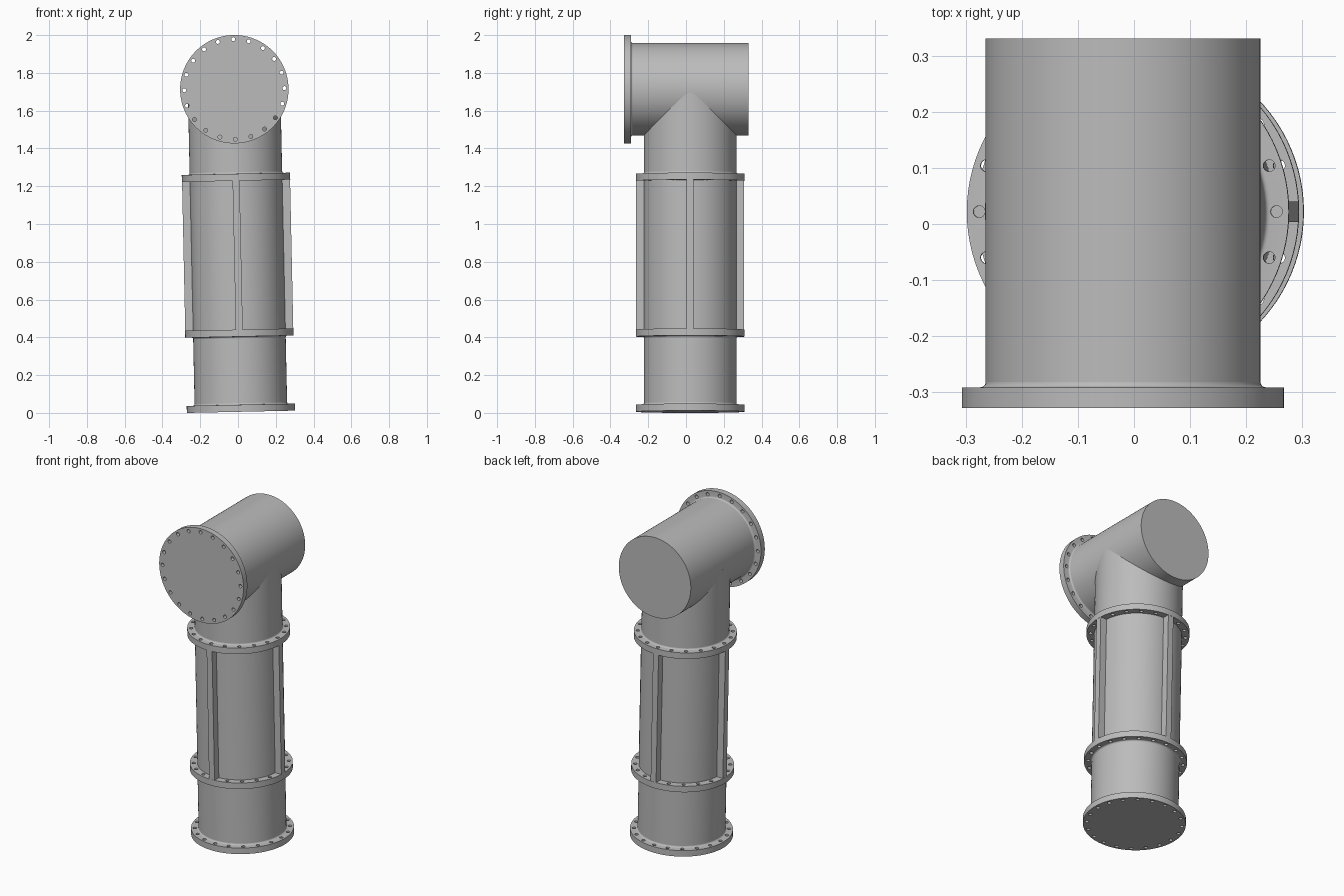
import bpy, bmesh, math
from mathutils import Matrix, Vector

cube = bpy.data.objects.get("Cube")
if cube:
    bpy.data.objects.remove(cube, do_unlink=True)

# Material
steel = bpy.data.materials.new("plain_grey")
steel.use_nodes = True
GREY = (0.5, 0.5, 0.5, 1)
steel.diffuse_color = GREY
steel.node_tree.nodes["Principled BSDF"].inputs["Base Color"].default_value = GREY

# Shared sizes
PIPE_R, FLANGE_R, THICK = 0.245, 0.287, 0.037
BOLT_R, HOLE_R, BOLTS = 0.265, 0.0105, 20
FILLET, SEGMENTS = 0.009, 96

# Frames: the riser leans slightly, the head pipe runs front to back
lean = Matrix.Rotation(math.radians(-1.23), 4, 'Y')
RISER = Matrix.Translation((0.016, 0.022, 0.006)) @ lean
HEAD = Matrix.Translation((-0.0195, -0.328, 1.7135)) @ lean @ Matrix.Rotation(-math.pi / 2, 4, 'X')


def make_object(name, bm, frame):
    bmesh.ops.recalc_face_normals(bm, faces=bm.faces[:])
    mesh = bpy.data.meshes.new(name)
    bm.to_mesh(mesh)
    bm.free()
    mesh.materials.append(steel)
    ob = bpy.data.objects.new(name, mesh)
    ob.matrix_world = frame
    bpy.context.collection.objects.link(ob)
    return ob


def activate(ob):
    bpy.ops.object.select_all(action='DESELECT')
    ob.select_set(True)
    bpy.context.view_layer.objects.active = ob


def lathe(name, profile, frame):
    """Closed solid from (radius, height) points that start and end on the axis."""
    bm = bmesh.new()
    verts = [bm.verts.new((r, 0, z)) for r, z in profile]
    edges = [bm.edges.new(pair) for pair in zip(verts, verts[1:])]
    bmesh.ops.spin(bm, geom=verts + edges, axis=(0, 0, 1), cent=(0, 0, 0),
                   angle=2 * math.pi, steps=SEGMENTS, use_merge=True)
    bmesh.ops.remove_doubles(bm, verts=bm.verts[:], dist=1e-5)
    return make_object(name, bm, frame)


def pipe(name, start, end, frame):
    ob = lathe(name, [(0, start), (PIPE_R, start), (PIPE_R, end), (0, end)], frame)
    activate(ob)
    bpy.ops.object.shade_smooth_by_angle(angle=math.radians(30))


def flange(name, height, frame, side=1):
    """Drilled disc with a small concave fillet on one side (+1 above, -1 below)."""
    near, far = (height, height + THICK) if side > 0 else (height + THICK, height)
    profile = [(0, near), (FLANGE_R, near), (FLANGE_R, far)]
    for i in range(5):
        a = math.pi / 2 * i / 4
        profile.append((PIPE_R + FILLET * (1 - math.sin(a)),
                        far + side * FILLET * (1 - math.cos(a))))
    profile.append((0, far + side * FILLET))
    ob = lathe(name, profile, frame)

    # Bolt holes
    bm = bmesh.new()
    for i in range(BOLTS):
        a = 2 * math.pi * i / BOLTS
        place = Matrix.Translation((BOLT_R * math.cos(a), BOLT_R * math.sin(a), height + THICK / 2))
        bmesh.ops.create_cone(bm, cap_ends=True, segments=16, radius1=HOLE_R,
                              radius2=HOLE_R, depth=THICK * 2, matrix=place)
    cutter = make_object("hole_cutter", bm, frame)
    cutter.hide_render = True
    cut = ob.modifiers.new("holes", 'BOOLEAN')
    cut.operation, cut.solver, cut.object = 'DIFFERENCE', 'EXACT', cutter
    activate(ob)
    bpy.ops.object.modifier_apply(modifier=cut.name)
    bpy.data.objects.remove(cutter, do_unlink=True)
    activate(ob)
    bpy.ops.object.shade_smooth_by_angle(angle=math.radians(30))


# Riser pipe with its three flanges
LOWER, UPPER, TOP = 0.398, 1.223, 1.7075
pipe("riser_pipe", THICK / 2, TOP, RISER)
flange("base_flange", 0, RISER)
flange("lower_flange", LOWER, RISER, side=-1)
flange("upper_flange", UPPER, RISER)

# Four ribs between the lower and upper flanges
bottom, top = LOWER + THICK, UPPER
inner, outer = PIPE_R - 0.015, FLANGE_R - 0.001
for i, side in enumerate(("left", "back", "right", "front")):
    bm = bmesh.new()
    shape = (Matrix.Translation(((inner + outer) / 2, 0, (bottom + top) / 2))
             @ Matrix.Diagonal((outer - inner, 0.037, top - bottom, 1)))
    bmesh.ops.create_cube(bm, size=1, matrix=shape)
    make_object(side + "_rib", bm, RISER @ Matrix.Rotation(i * math.pi / 2, 4, 'Z'))

# Head pipe with its front flange
pipe("head_pipe", THICK / 2, 0.659, HEAD)
flange("head_flange", 0, HEAD)
